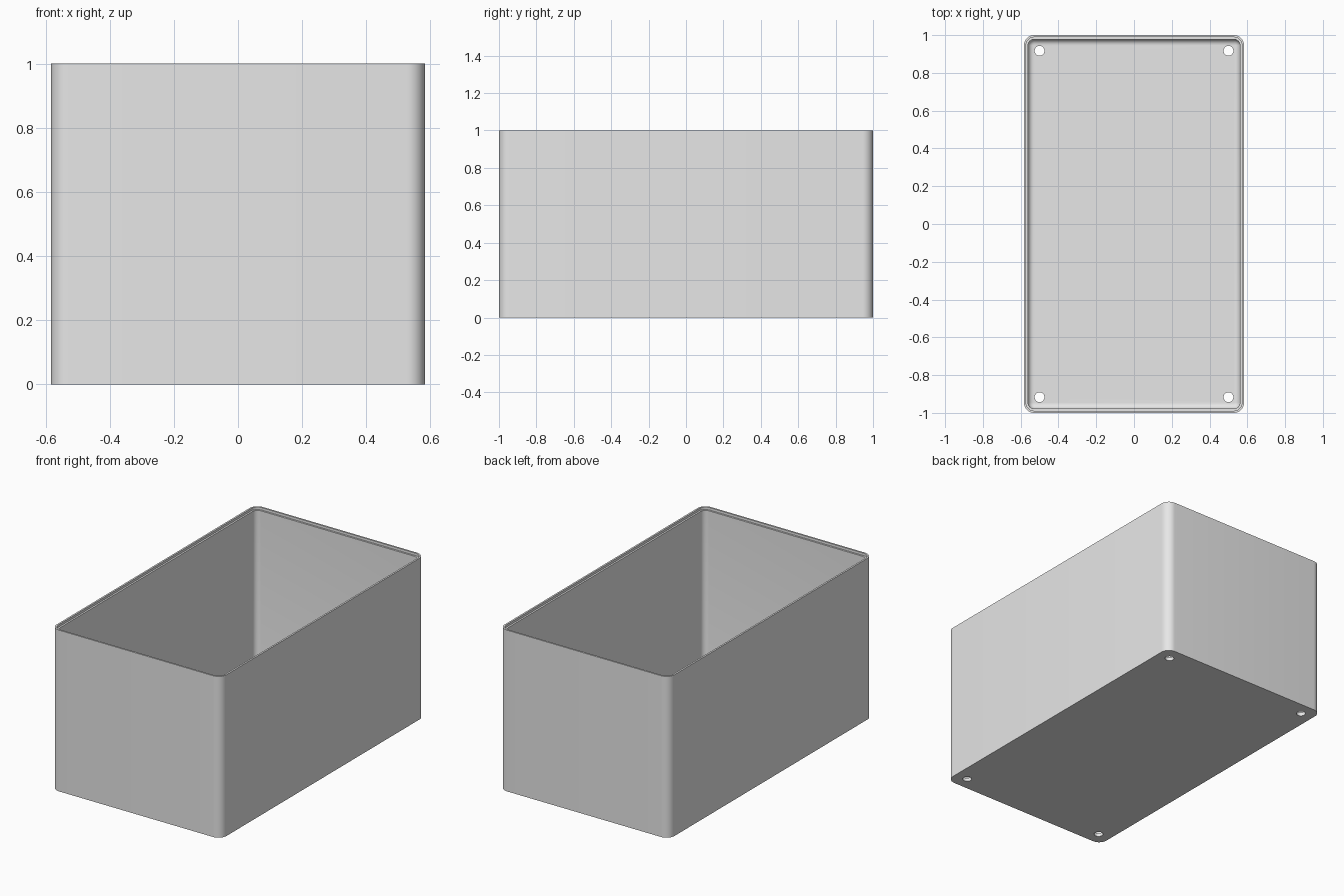
import bpy, bmesh, math

cube = bpy.data.objects.get("Cube")
if cube:
    bpy.data.objects.remove(cube, do_unlink=True)

HALF_X, HALF_Y, HEIGHT = 0.583, 1.0, 1.0
CORNER, WALL, LIP, FLOOR, FILLET = 0.055, 0.022, 0.011, 0.022, 0.03
STEPS = 10

grey = bpy.data.materials.new("light grey")
grey.use_nodes = True
grey.diffuse_color = (0.8, 0.8, 0.8, 1)
grey.node_tree.nodes["Principled BSDF"].inputs["Base Color"].default_value = (0.8, 0.8, 0.8, 1)


def rounded_loop(bm, inset, z):
    """Ring of vertices around a rounded rectangle, inset from the outer wall."""
    radius = CORNER - inset
    cx, cy = HALF_X - CORNER, HALF_Y - CORNER
    ring = []
    for quarter, (sx, sy) in enumerate(((1, 1), (-1, 1), (-1, -1), (1, -1))):
        for i in range(STEPS + 1):
            a = (quarter + i / STEPS) * math.pi / 2
            ring.append(bm.verts.new((sx * cx + radius * math.cos(a),
                                      sy * cy + radius * math.sin(a), z)))
    return ring


# Section through the wall: outside, stepped rim, inside, rounded floor edge
section = [(0, 0), (0, HEIGHT), (LIP, HEIGHT), (LIP, HEIGHT - 0.015),
           (WALL, HEIGHT - 0.015)]
for i in range(7):
    a = i / 6 * math.pi / 2
    section.append((WALL + FILLET * (1 - math.cos(a)),
                    FLOOR + FILLET * (1 - math.sin(a))))

# Open box
bm = bmesh.new()
rings = [rounded_loop(bm, inset, z) for inset, z in section]
for low, high in zip(rings, rings[1:]):
    for i in range(len(low)):
        j = (i + 1) % len(low)
        bm.faces.new((low[i], low[j], high[j], high[i]))
bm.faces.new(rings[0][::-1])
bm.faces.new(rings[-1])
bmesh.ops.recalc_face_normals(bm, faces=bm.faces)
mesh = bpy.data.meshes.new("open_box")
bm.to_mesh(mesh)
bm.free()
mesh.materials.append(grey)
box = bpy.data.objects.new("open_box", mesh)
bpy.context.collection.objects.link(box)

# Screw holes in the four floor corners
cutters = []
for x in (-0.5, 0.5):
    for y in (-0.917, 0.917):
        bpy.ops.mesh.primitive_cylinder_add(vertices=32, radius=0.026, depth=0.2,
                                            location=(x, y, 0))
        cutter = bpy.context.object
        cutter.name = "hole_cutter"
        cutter.hide_render = True
        cutter.data.materials.append(grey)
        hole = box.modifiers.new("screw_hole", 'BOOLEAN')
        hole.operation = 'DIFFERENCE'
        hole.solver = 'EXACT'
        hole.object = cutter
        cutters.append(cutter)

bpy.ops.object.select_all(action='DESELECT')
box.select_set(True)
bpy.context.view_layer.objects.active = box
for modifier in list(box.modifiers):
    bpy.ops.object.modifier_apply(modifier=modifier.name)
for cutter in cutters:
    bpy.data.objects.remove(cutter, do_unlink=True)
bpy.ops.object.shade_smooth_by_angle(angle=math.radians(30))
